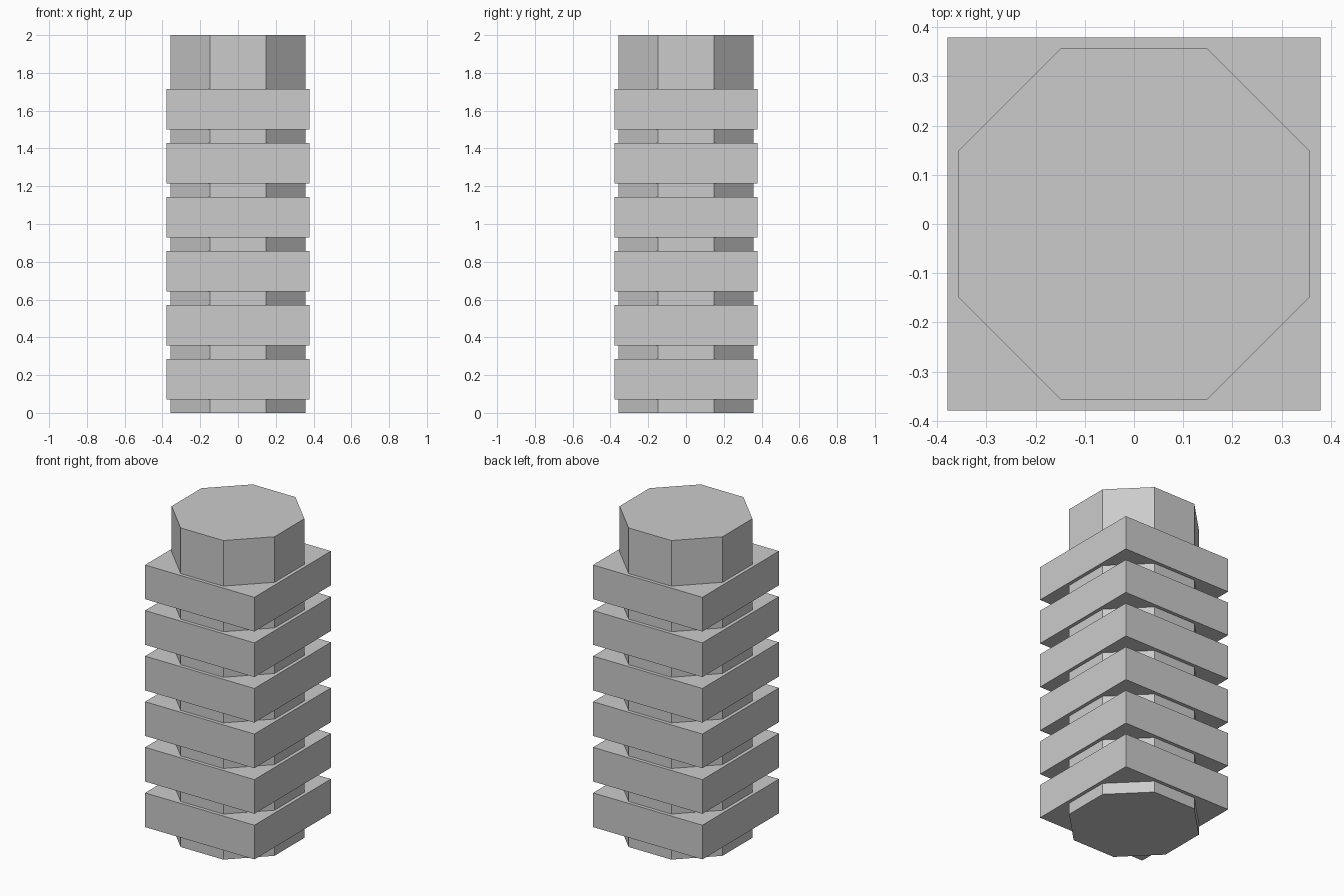
import bpy
from math import pi, cos

if "Cube" in bpy.data.objects:
    bpy.data.objects.remove(bpy.data.objects["Cube"])

HEIGHT = 2.0
PITCH = HEIGHT / 7        # spacing between plates
THICK = PITCH * 0.75      # plate thickness
HALF = 0.379              # plate half width
APOTHEM = 0.357           # octagon centre to flat

# Octagonal core, flats facing the axes
bpy.ops.mesh.primitive_cylinder_add(
    vertices=8, radius=APOTHEM / cos(pi / 8), depth=HEIGHT,
    location=(0, 0, HEIGHT / 2), rotation=(0, 0, pi / 8))
core = bpy.context.object
core.name = "octagonal_core"
bpy.ops.object.transform_apply(location=False, rotation=True, scale=True)

# Stack of square plates
for i in range(6):
    z = PITCH / 4 + i * PITCH + THICK / 2
    bpy.ops.mesh.primitive_cube_add(size=1, location=(0, 0, z))
    plate = bpy.context.object
    plate.name = f"square_plate_{i + 1}"
    plate.scale = (2 * HALF, 2 * HALF, THICK)
    bpy.ops.object.transform_apply(location=False, rotation=False, scale=True)
